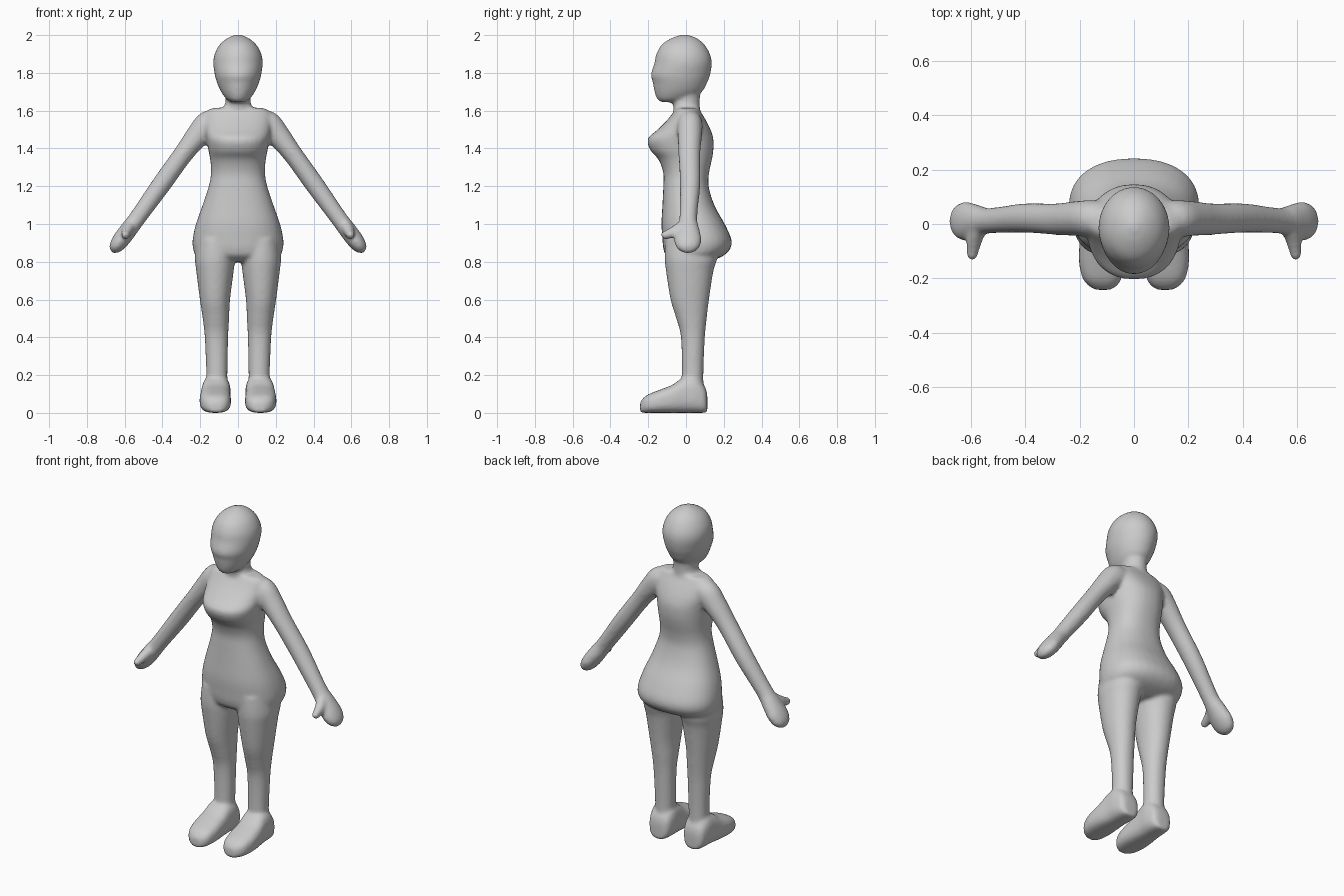
import bpy, bmesh, math
from mathutils import Vector

bm = bmesh.new()
SEG, SUB = 32, 4


def spline(rows):
    """Smoothly resample a list of equal-length number rows (Catmull-Rom)."""
    rows = [Vector(r) for r in rows]
    out = []
    for i in range(len(rows) - 1):
        p0, p1 = rows[max(i - 1, 0)], rows[i]
        p2, p3 = rows[i + 1], rows[min(i + 2, len(rows) - 1)]
        for k in range(SUB):
            t = k / SUB
            out.append(0.5 * (2 * p1 + (p2 - p0) * t + (2 * p0 - 5 * p1 + 4 * p2 - p3) * t * t
                              + (3 * p1 - p0 - 3 * p2 + p3) * t ** 3))
    return out + [rows[-1]]


def loft(rings, power=2.0):
    """Skin closed (super)elliptical rings given as (centre, u axis, v axis)."""
    def bend(a):
        return math.copysign(abs(a) ** (2 / power), a)
    loops = []
    for c, u, v in rings:
        angs = [2 * math.pi * k / SEG for k in range(SEG)]
        loops.append([bm.verts.new(c + u * bend(math.cos(a)) + v * bend(math.sin(a))) for a in angs])
    faces = [bm.faces.new(loops[0][::-1]), bm.faces.new(loops[-1])]
    for a, b in zip(loops, loops[1:]):
        for k in range(SEG):
            n = (k + 1) % SEG
            faces.append(bm.faces.new((a[k], a[n], b[n], b[k])))
    bmesh.ops.recalc_face_normals(bm, faces=faces)


def upright(rows, power=2.0):
    """Rows: z, x centre, x radius, front y, back y."""
    loft([(Vector((x, (f + b) / 2, z)), Vector((r, 0, 0)), Vector((0, (b - f) / 2, 0)))
          for z, x, r, f, b in spline(rows)], power)


def limb(rows, side):
    """Rows: x, y, z, radius in the front plane, radius along y."""
    rows = spline(rows)
    rings = []
    for i, (x, y, z, r, ry) in enumerate(rows):
        a, b = rows[max(i - 1, 0)], rows[min(i + 1, len(rows) - 1)]
        d = Vector((b[0] - a[0], b[2] - a[2])).normalized()
        rings.append((Vector((x * side, y, z)), Vector((-d.y * side, 0, d.x)) * r, Vector((0, ry, 0))))
    loft(rings)


# Torso, hips and chest
upright([(0.80, 0, 0.15, -0.06, 0.12), (0.83, 0, 0.22, -0.105, 0.195), (0.87, 0, 0.238, -0.12, 0.235),
         (0.92, 0, 0.24, -0.125, 0.24), (1.0, 0, 0.223, -0.13, 0.205), (1.1, 0, 0.188, -0.125, 0.15),
         (1.2, 0, 0.155, -0.12, 0.12), (1.27, 0, 0.143, -0.12, 0.122), (1.34, 0, 0.147, -0.145, 0.137),
         (1.39, 0, 0.157, -0.188, 0.145), (1.45, 0, 0.168, -0.203, 0.145), (1.5, 0, 0.178, -0.15, 0.13),
         (1.55, 0, 0.18, -0.10, 0.105), (1.595, 0, 0.17, -0.065, 0.078), (1.615, 0, 0.13, -0.055, 0.07)], 2.3)

# Neck
upright([(1.52, 0, 0.10, -0.06, 0.08), (1.60, 0, 0.085, -0.065, 0.075),
         (1.65, 0, 0.066, -0.07, 0.073), (1.75, 0, 0.075, -0.06, 0.08)])

# Head
upright([(1.645, 0, 0.03, -0.13, -0.05), (1.66, 0, 0.06, -0.152, 0.02), (1.70, 0, 0.09, -0.167, 0.085),
         (1.75, 0, 0.112, -0.176, 0.113), (1.79, 0, 0.123, -0.186, 0.128), (1.85, 0, 0.131, -0.168, 0.137),
         (1.90, 0, 0.124, -0.157, 0.127), (1.95, 0, 0.097, -0.128, 0.098), (1.985, 0, 0.055, -0.075, 0.055),
         (2.003, 0, 0.012, -0.02, 0.005)])

for s in (-1, 1):
    # Leg
    upright([(0.08, s * 0.115, 0.055, -0.03, 0.095), (0.2, s * 0.112, 0.056, -0.022, 0.092),
             (0.4, s * 0.114, 0.062, -0.027, 0.1), (0.5, s * 0.117, 0.07, -0.052, 0.11),
             (0.6, s * 0.122, 0.08, -0.082, 0.122), (0.75, s * 0.122, 0.099, -0.106, 0.145),
             (0.82, s * 0.122, 0.106, -0.113, 0.165), (0.92, s * 0.115, 0.10, -0.11, 0.16)], 2.1)

    # Foot: y, x centre, half width, top height
    foot = spline([(0.113, 0.115, 0.03, 0.09), (0.10, 0.115, 0.06, 0.14), (0.05, 0.115, 0.075, 0.195),
                   (-0.01, 0.117, 0.077, 0.19), (-0.07, 0.12, 0.081, 0.15), (-0.14, 0.12, 0.083, 0.122),
                   (-0.20, 0.118, 0.072, 0.098), (-0.23, 0.115, 0.05, 0.075), (-0.243, 0.115, 0.025, 0.055)])
    loft([(Vector((s * x, y, h / 2)), Vector((w, 0, 0)), Vector((0, 0, h / 2))) for y, x, w, h in foot], 2.8)

    # Arm and mitten hand
    limb([(0.10, 0.02, 1.54, 0.06, 0.06), (0.155, 0.02, 1.525, 0.075, 0.068), (0.215, 0.02, 1.465, 0.063, 0.064),
          (0.29, 0.018, 1.37, 0.052, 0.058), (0.405, 0.022, 1.21, 0.051, 0.054), (0.53, 0.012, 1.035, 0.045, 0.047),
          (0.575, 0.012, 0.975, 0.046, 0.058), (0.62, 0.01, 0.915, 0.045, 0.072),
          (0.652, 0.01, 0.872, 0.034, 0.056), (0.667, 0.01, 0.85, 0.01, 0.018)], s)

    # Thumb
    thumb = spline([(0.565, 0.0, 1.0, 0.032), (0.585, -0.05, 0.965, 0.031), (0.593, -0.09, 0.947, 0.025),
                    (0.597, -0.118, 0.937, 0.021), (0.597, -0.131, 0.934, 0.009)])
    loft([(Vector((s * x, y, z)), Vector((r, 0, 0)), Vector((0, -r * 0.5, r * 0.9))) for x, y, z, r in thumb])

mesh = bpy.data.meshes.new("body")
bm.to_mesh(mesh)
bm.free()
body = bpy.data.objects.new("body", mesh)
bpy.context.collection.objects.link(body)

# Fuse every part into one soft skin
fuse = body.modifiers.new("fuse", 'REMESH')
fuse.mode = 'VOXEL'
fuse.voxel_size = 0.01
fuse.use_smooth_shade = True
soften = body.modifiers.new("soften", 'SMOOTH')
soften.factor = 0.5
soften.iterations = 8
